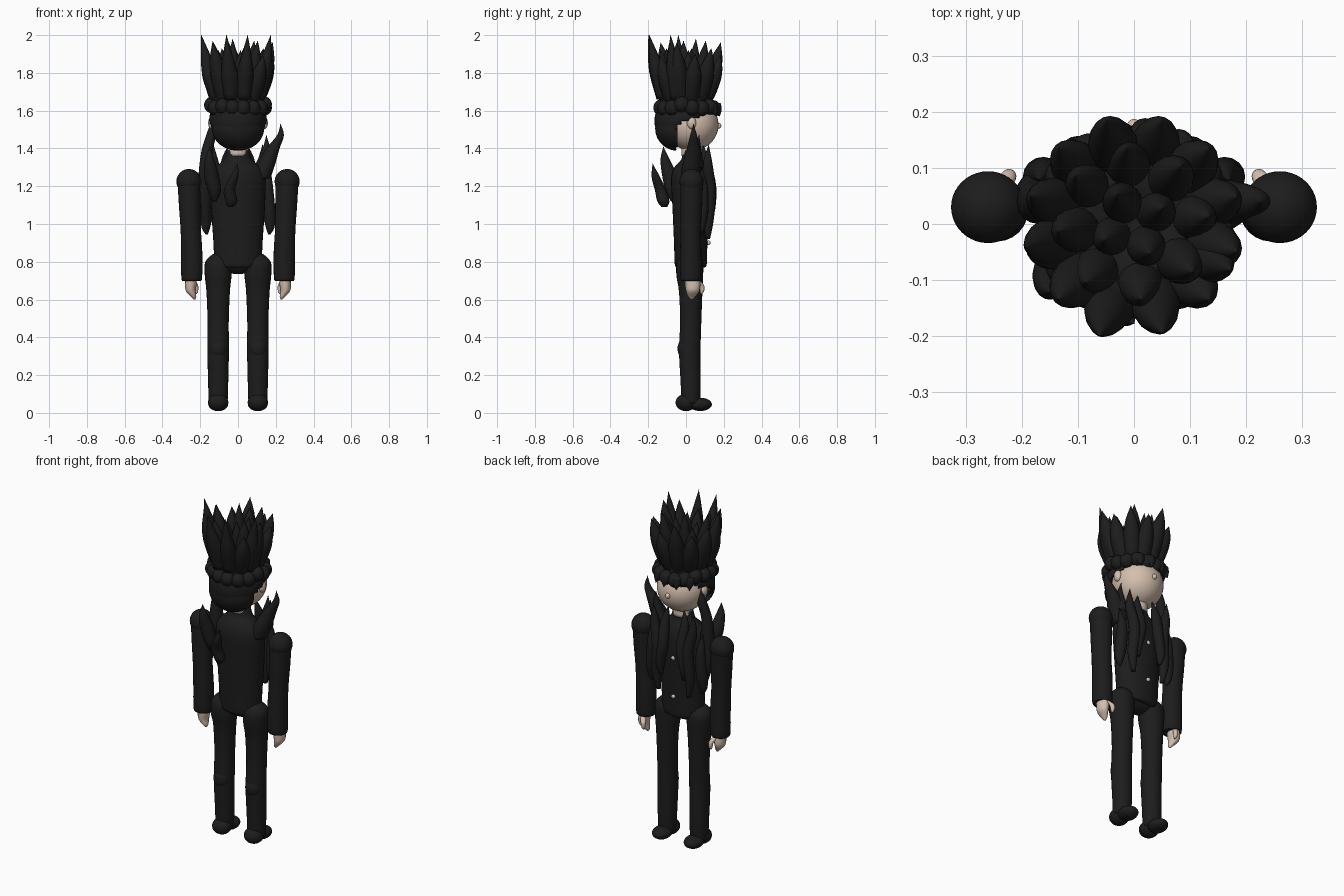
import bpy, bmesh, math, random
from mathutils import Vector

random.seed(4)
old = bpy.data.objects.get("Cube")
if old:
    bpy.data.objects.remove(old)


def material(name, colour):
    m = bpy.data.materials.new(name)
    m.use_nodes = True
    m.diffuse_color = (*colour, 1)
    shader = m.node_tree.nodes["Principled BSDF"]
    shader.inputs["Base Color"].default_value = (*colour, 1)
    shader.inputs["Roughness"].default_value = 0.8
    return m


BLACK = material("charcoal black", (0.012, 0.012, 0.012))
SKIN = material("pale skin", (0.66, 0.52, 0.42))


def finish(name, bm, mat):
    bmesh.ops.recalc_face_normals(bm, faces=bm.faces)
    mesh = bpy.data.meshes.new(name)
    bm.to_mesh(mesh)
    bm.free()
    mesh.materials.append(mat)
    mesh.polygons.foreach_set("use_smooth", [True] * len(mesh.polygons))
    ob = bpy.data.objects.new(name, mesh)
    bpy.context.collection.objects.link(ob)
    return ob


def smooth_path(points, steps=4):
    """Catmull-Rom interpolation of points of any dimension."""
    p = [Vector(q) for q in points]
    p = [p[0]] + p + [p[-1]]
    out = []
    for a, b, c, d in zip(p, p[1:], p[2:], p[3:]):
        for i in range(steps):
            t = i / steps
            out.append(0.5 * (2 * b + (c - a) * t + (2 * a - 5 * b + 4 * c - d) * t * t
                              + (3 * b - a - 3 * c + d) * t ** 3))
    return out + [p[-1]]


def loft(name, points, mat=BLACK, depth=1.0, sides=16, side=1):
    """Horizontal rings along points (x, y, z, radius); depth scales y."""
    bm = bmesh.new()
    rings = []
    for x, y, z, r in smooth_path(points):
        r = max(r, 0.001)
        angles = [math.tau * i / sides for i in range(sides)]
        rings.append([bm.verts.new((side * x + r * math.cos(a), y + r * depth * math.sin(a), z))
                      for a in angles])
    for lo, hi in zip(rings, rings[1:]):
        for i in range(sides):
            j = (i + 1) % sides
            bm.faces.new((lo[i], lo[j], hi[j], hi[i]))
    bm.faces.new(rings[0])
    bm.faces.new(rings[-1])
    return finish(name, bm, mat)


def ball(name, centre, radii, mat=BLACK, keep=None):
    bm = bmesh.new()
    bmesh.ops.create_uvsphere(bm, u_segments=40, v_segments=28, radius=1)
    for v in bm.verts:
        v.co = Vector(c + r * k for c, r, k in zip(centre, radii, v.co))
    if keep:
        cut = [f for f in bm.faces if not keep(f.calc_center_median())]
        bmesh.ops.delete(bm, geom=cut, context="FACES")
    return finish(name, bm, mat)


# Coat body and neck
loft("torso", [(0, .025, .77, .11), (0, .025, .79, .125), (0, .025, .9, .13), (0, .025, 1.1, .143),
               (0, .02, 1.24, .145), (0, .02, 1.3, .12), (0, .025, 1.34, .075),
               (0, .025, 1.39, .06)], depth=.68, sides=32)
loft("neck", [(0, .03, 1.36, .055), (0, .03, 1.44, .055)], SKIN)
ball("hips", (0, .02, .81), (.13, .07, .075))
for z in (.9, 1.13):
    ball("coat_button", (0, .12, z), (.012, .01, .012), SKIN)

# Limbs, mirrored
for side, word in ((1, "left"), (-1, "right")):
    loft(word + "_leg", [(.105, .025, .05, .05), (.105, .025, .15, .053), (.105, .02, .33, .057),
                         (.105, .025, .48, .056), (.105, .025, .64, .062), (.105, .02, .73, .071),
                         (.105, .02, .8, .068), (.1, .02, .84, .035)], sides=24, side=side)
    ball(word + "_knee_back", (side * .105, .005, .34), (.05, .05, .06))
    ball(word + "_heel", (side * .105, 0, .055), (.054, .055, .046))
    ball(word + "_toe", (side * .105, .075, .045), (.052, .062, .035))
    loft(word + "_arm", [(.245, .025, .7, .045), (.245, .025, .715, .055), (.245, .025, .85, .056),
                         (.25, .025, .97, .054), (.255, .028, 1.1, .058), (.26, .03, 1.22, .06)],
         sides=24, side=side)
    ball(word + "_shoulder", (side * .26, .03, 1.225), (.066, .064, .066))
    loft(word + "_palm", [(.25, .03, .72, .028), (.25, .035, .68, .03), (.25, .035, .645, .026),
                          (.235, .03, .615, .014), (.23, .03, .6, .004)], SKIN, 1.35, side=side)
    loft(word + "_thumb", [(.24, .06, .7, .014), (.225, .082, .675, .014), (.222, .085, .645, .011),
                           (.222, .08, .63, .004)], SKIN, side=side)

# Flame-shaped collar trim on the chest
flames = [
    [(.13, .12, 1.42, 0), (.125, .115, 1.32, .025), (.1, .125, 1.18, .032), (.11, .12, 1.03, .028),
     (.1, .115, .92, .012)],
    [(.05, .09, 1.42, 0), (.065, .105, 1.33, .025), (.06, .13, 1.2, .03), (.08, .13, 1.08, .025),
     (.075, .125, 1.02, .01)],
    [(.17, .08, 1.3, 0), (.16, .09, 1.2, .025), (.165, .085, 1.06, .033), (.17, .08, .98, .022),
     (.165, .08, .945, .006)],
]
for path in flames:
    for side in (1, -1):
        loft("collar_flame", path, side=side)
# Uneven shoulder and back flames
loft("left_shoulder_flame", [(.225, .04, 1.53, 0), (.225, .04, 1.47, .018), (.185, .04, 1.4, .035),
                             (.145, .03, 1.31, .05), (.12, .025, 1.24, .05)])
loft("left_inner_flame", [(.15, .07, 1.47, 0), (.15, .06, 1.4, .02), (.13, .05, 1.3, .045)])
loft("right_shoulder_flame", [(-.135, .05, 1.56, 0), (-.14, .05, 1.48, .025), (-.165, .04, 1.38, .03),
                              (-.17, .04, 1.24, .04), (-.175, .06, 1.1, .033),
                              (-.165, .07, .97, .01)])
loft("back_flame", [(0, -.177, 1.32, 0), (-.02, -.16, 1.25, .022), (-.045, -.135, 1.18, .03),
                    (-.035, -.12, 1.12, .032), (-.04, -.115, 1.09, .015)])
loft("right_back_flame", [(-.15, -.12, 1.41, 0), (-.15, -.11, 1.34, .025), (-.14, -.085, 1.25, .04),
                          (-.125, -.075, 1.17, .032), (-.125, -.07, 1.12, .01)])

# Head
ball("head", (0, .03, 1.525), (.14, .142, .137), SKIN)
ball("nose", (0, .17, 1.52), (.014, .017, .016), SKIN)
for side in (1, -1):
    ball("ear", (side * .14, .03, 1.535), (.018, .024, .032), SKIN)


# Hair shell, open around the face
def covers(p):
    fringe = 1.575 + .025 * math.cos(p.x * 60)
    return p.z > fringe or p.y < -.09 + max(0, p.z - 1.46) * .8


shell = ball("hair_shell", (0, -.002, 1.545), (.153, .165, .155), keep=covers)
thick = shell.modifiers.new("thickness", "SOLIDIFY")
thick.thickness = .015
ball("hair_nape", (0, -.045, 1.505), (.138, .118, .117), keep=lambda p: p.y < -.05)

# Lumpy headband of curls
count = 16
for i in range(count):
    a = math.tau * (i + .5) / count
    ball("hair_curl", (.142 * math.cos(a), .005 + .14 * math.sin(a), 1.625 + random.uniform(-.015, .01)),
         (.04, .04, .042))
for x in (-.11, -.05, .02, .08):
    y = math.sqrt(.165 ** 2 - x * x)
    loft("fringe_tuft", [(x, y - .01, 1.64, .03), (x, y, 1.605, .025), (x * 1.1, y + .015, 1.57, 0)])
loft("hair_core", [(0, 0, 1.58, .14), (0, 0, 1.66, .14), (0, 0, 1.74, .135), (0, 0, 1.79, .09),
                   (0, 0, 1.77, .02)], sides=32)


# Crown of spikes: a wide outer ring and shorter inner rings
def spike_ring(number, base, tip, heights, width, turn):
    for i in range(number):
        a = math.tau * i / number + turn
        top = heights[i % len(heights)]
        path = []
        for t, r in ((0, .7), (.2, .95), (.5, 1), (.72, .75), (.88, .36), (1, 0)):
            reach = base + (tip - base) * t
            path.append((reach * math.cos(a), reach * math.sin(a), 1.63 + (top - 1.63) * t, width * r))
        loft("hair_spike", path)


spike_ring(12, .098, .19, (1.9, 1.93, 1.89, 1.96), .045, .26)
spike_ring(8, .075, .135, (1.92, 1.97, 1.93), .04, .1)
spike_ring(4, .03, .06, (1.93, 1.98, 1.9), .035, .5)
# Tall corner spikes
for x, y in ((-.19, -.04), (.17, -.08), (.05, -.19), (-.06, -.195)):
    loft("tall_spike", [(x * .62, y * .62, 1.66, .035), (x * .78, y * .78, 1.8, .042),
                        (x * .92, y * .92, 1.91, .022), (x * 1.02, y * 1.02, 2, 0)])
